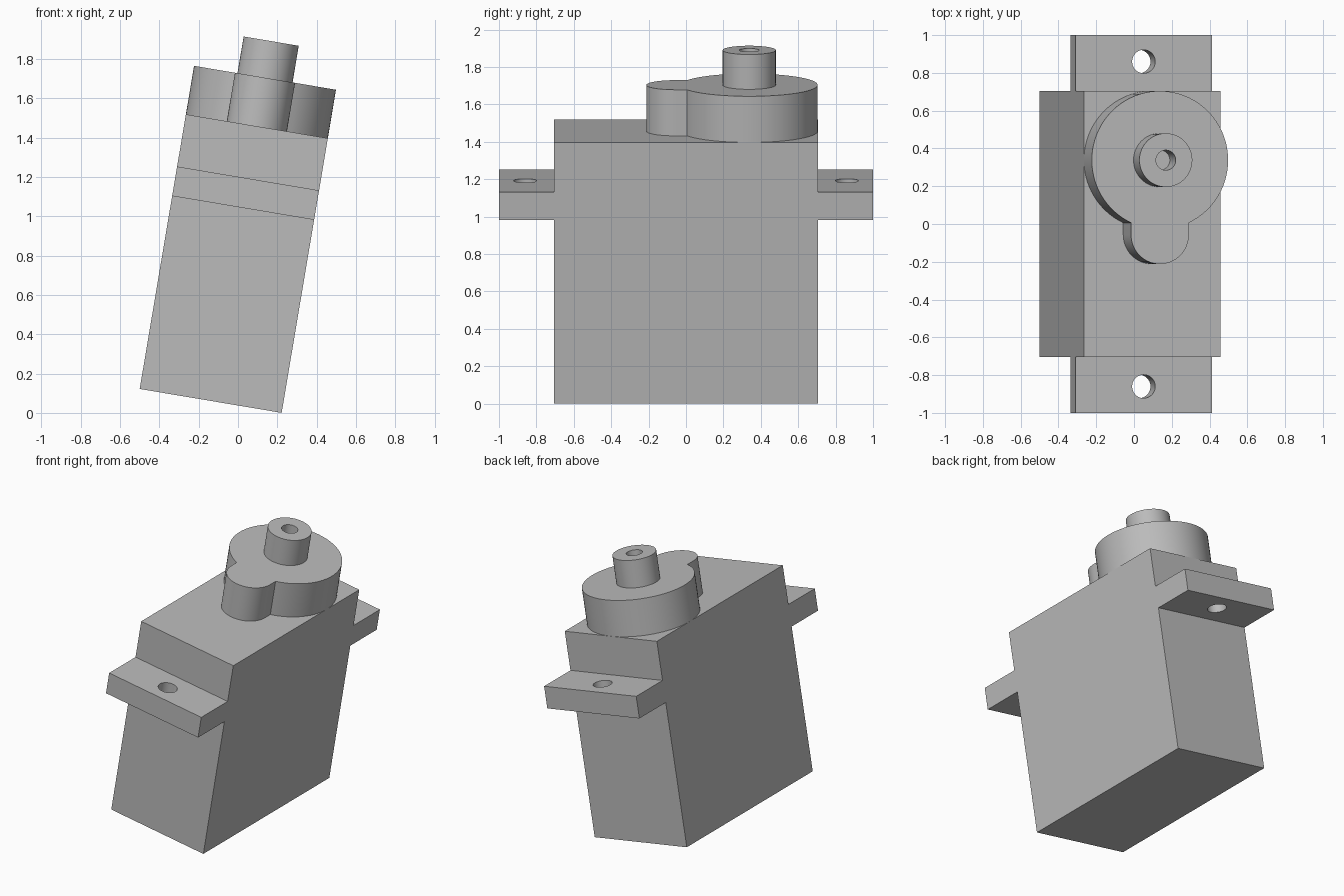
import bpy, bmesh, math
from mathutils import Matrix, Vector

cube = bpy.data.objects.get("Cube")
if cube:
    bpy.data.objects.remove(cube, do_unlink=True)

# Main sizes, measured along the leaning axes of the case
TILT = 1 / 6
HALF_W, HALF_L, EAR_END = 0.366, 0.705, 1.0
EAR_LOW, EAR_TOP, CASE_TOP = 0.995, 1.147, 1.416
GEAR_TOP, SHAFT_TOP = 1.666, 1.855
SHAFT_Y, BUMP_Y, BUMP_R = 0.338, -0.057, 0.155
LEAN = Matrix.Translation((-0.139, 0, 0.061)) @ Matrix.Rotation(TILT, 4, 'Y')

grey = bpy.data.materials.new("plain grey")
grey.use_nodes = True
grey.diffuse_color = (0.5, 0.5, 0.5, 1)
grey.node_tree.nodes["Principled BSDF"].inputs["Base Color"].default_value = grey.diffuse_color


def prism(name, outline, offset):
    """Extrude a closed outline of 3D points by an offset."""
    bm = bmesh.new()
    face = bm.faces.new([bm.verts.new(p) for p in outline])
    grown = bmesh.ops.extrude_face_region(bm, geom=[face], use_keep_orig=True)["geom"]
    bmesh.ops.translate(bm, vec=Vector(offset),
                        verts=[g for g in grown if isinstance(g, bmesh.types.BMVert)])
    bmesh.ops.recalc_face_normals(bm, faces=bm.faces)
    mesh = bpy.data.meshes.new(name)
    bm.to_mesh(mesh)
    bm.free()
    mesh.materials.append(grey)
    obj = bpy.data.objects.new(name, mesh)
    bpy.context.collection.objects.link(obj)
    obj.matrix_world = LEAN
    return obj


def arc(y, z, r, start, end, n):
    """Points of an arc round (0, y) at height z."""
    return [(r * math.cos(a), y + r * math.sin(a), z)
            for a in (start + (end - start) * i / n for i in range(n + 1))]


def rod(name, y, r, low, top):
    return prism(name, arc(y, low, r, 0, math.tau, 64)[:-1], (0, 0, top - low))


def drill(obj, y, r, low, top):
    """Cut a round hole, then remove the cutter."""
    cutter = rod("hole_cutter", y, r, low, top)
    cutter.hide_render = True
    mod = obj.modifiers.new("hole", 'BOOLEAN')
    mod.operation, mod.solver, mod.object = 'DIFFERENCE', 'EXACT', cutter
    select(obj)
    bpy.ops.object.modifier_apply(modifier=mod.name)
    bpy.data.objects.remove(cutter, do_unlink=True)


def select(obj):
    bpy.ops.object.select_all(action='DESELECT')
    obj.select_set(True)
    bpy.context.view_layer.objects.active = obj


# Case with a mounting ear at each end, as one side profile
half = [(HALF_L, 0), (HALF_L, EAR_LOW), (EAR_END, EAR_LOW),
        (EAR_END, EAR_TOP), (HALF_L, EAR_TOP), (HALF_L, CASE_TOP)]
side = half + [(-y, z) for y, z in reversed(half)]
case = prism("case_with_ears", [(-HALF_W, y, z) for y, z in side], (2 * HALF_W, 0, 0))
for s in (-1, 1):
    drill(case, s * 0.86, 0.062, EAR_LOW - 0.1, EAR_TOP + 0.1)

# Round gear housing with a small rounded bump
gap = math.acos(BUMP_R / HALF_W)
housing = prism("gear_housing",
                arc(SHAFT_Y, CASE_TOP, HALF_W, -gap, math.pi + gap, 72)
                + arc(BUMP_Y, CASE_TOP, BUMP_R, math.pi, math.tau, 32),
                (0, 0, GEAR_TOP - CASE_TOP))

# Output shaft with a blind hole
shaft = rod("output_shaft", SHAFT_Y, 0.142, GEAR_TOP - 0.02, SHAFT_TOP)
drill(shaft, SHAFT_Y, 0.053, GEAR_TOP, SHAFT_TOP + 0.1)

for part in (case, housing, shaft):
    select(part)
    bpy.ops.object.shade_smooth_by_angle(angle=math.radians(30))
